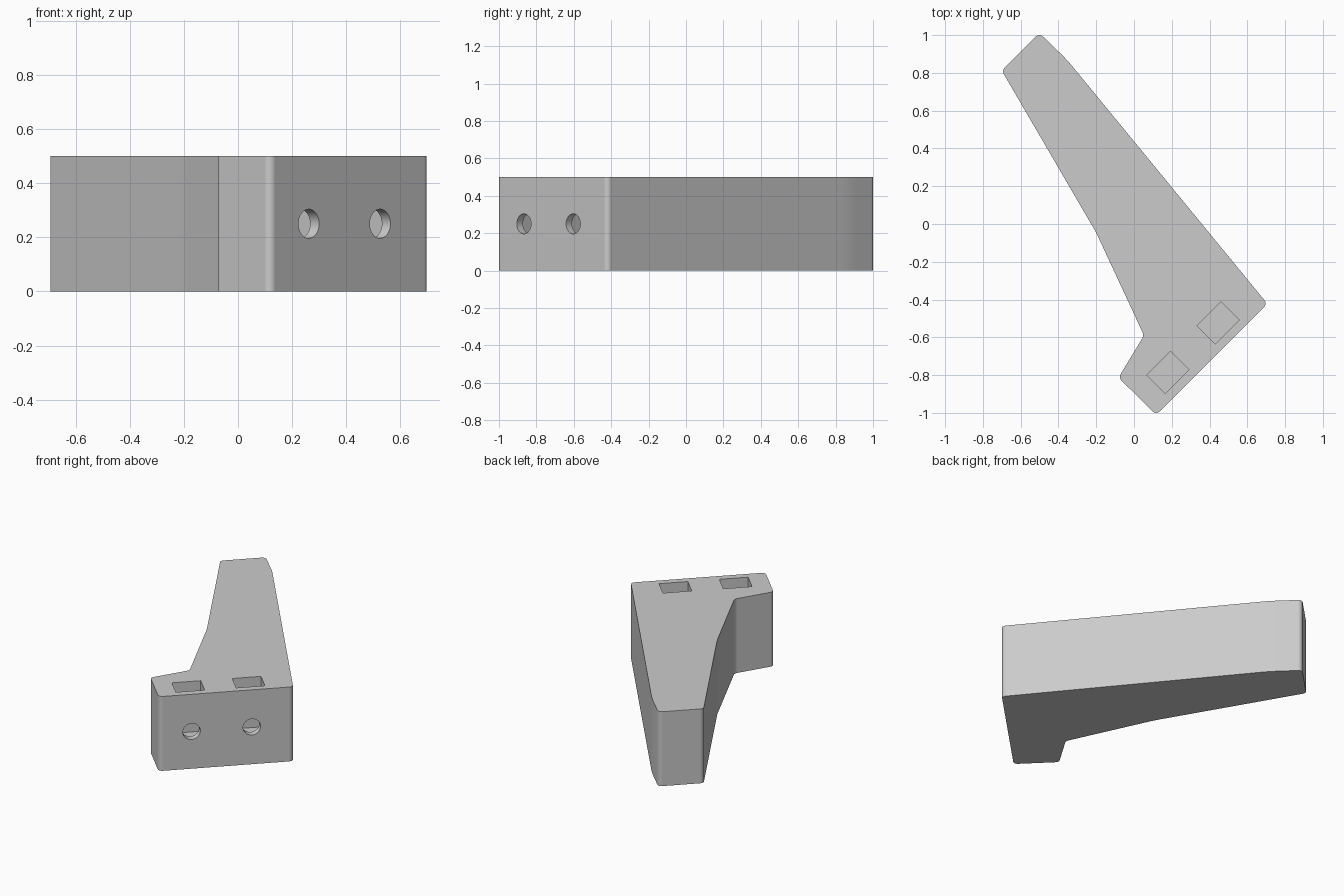
import bpy, bmesh, math
from mathutils import Vector, Matrix

if "Cube" in bpy.data.objects:
    bpy.data.objects.remove(bpy.data.objects["Cube"])

HEIGHT = 0.5
POCKET_FLOOR = 0.16
HOLE_Z = 0.25
HOLE_RADIUS = 0.054

gray = bpy.data.materials.new("light gray")
gray.diffuse_color = (0.6, 0.6, 0.6, 1)
gray.use_nodes = True
gray.node_tree.nodes["Principled BSDF"].inputs["Base Color"].default_value = gray.diffuse_color

# Outline corners, counter-clockwise: x, y, fillet radius
CORNERS = [
    (0.117, -1.011, 0.028), (0.706, -0.422, 0.028), (-0.355, 0.870, 0.9),
    (-0.501, 1.011, 0.028), (-0.700, 0.812, 0.028), (-0.200, -0.046, 0.7),
    (0.053, -0.590, 0.035), (-0.082, -0.813, 0.028),
]


def filleted_outline(corners, steps=8):
    """Replace each corner with a tangent arc."""
    points = []
    for i, (x, y, r) in enumerate(corners):
        p = Vector((x, y))
        a = (Vector(corners[i - 1][:2]) - p).normalized()
        b = (Vector(corners[(i + 1) % len(corners)][:2]) - p).normalized()
        half = a.angle(b) / 2
        centre = p + (a + b).normalized() * (r / math.sin(half))
        start = p + a * (r / math.tan(half)) - centre
        end = p + b * (r / math.tan(half)) - centre
        sweep = math.atan2(start.x * end.y - start.y * end.x, start.dot(end))
        for k in range(steps + 1):
            points.append(centre + Matrix.Rotation(sweep * k / steps, 2) @ start)
    return points


def make_object(name, bm):
    mesh = bpy.data.meshes.new(name)
    bmesh.ops.recalc_face_normals(bm, faces=bm.faces[:])
    bm.to_mesh(mesh)
    bm.free()
    mesh.materials.append(gray)
    obj = bpy.data.objects.new(name, mesh)
    bpy.context.collection.objects.link(obj)
    return obj


# Angled arm body: extruded outline
bm = bmesh.new()
base = bm.faces.new([bm.verts.new((p.x, p.y, 0)) for p in filleted_outline(CORNERS)])
top = bmesh.ops.extrude_face_region(bm, geom=[base])
bmesh.ops.translate(bm, vec=(0, 0, HEIGHT),
                    verts=[v for v in top["geom"] if isinstance(v, bmesh.types.BMVert)])
if base.is_valid and len([f for f in bm.faces if all(v.co.z < 0.01 for v in f.verts)]) == 0:
    bm.faces.new(base.verts)
bracket = make_object("bracket_arm", bm)

# Nut pockets open at the top, each met by a bolt hole from the mounting face
turn = Matrix.Rotation(math.radians(45), 4, 'Z')
cutters = []
for i, (x, y) in enumerate([(0.180, -0.785), (0.445, -0.523)]):
    bm = bmesh.new()
    size = Matrix.Diagonal((0.178, 0.137, 0.5, 1))
    bmesh.ops.create_cube(bm, size=1, matrix=Matrix.Translation(
        (x, y, POCKET_FLOOR + 0.25)) @ turn @ size)
    cutters.append(make_object(f"nut_pocket_cutter_{i}", bm))

    bm = bmesh.new()
    lay = Matrix.Rotation(math.radians(90), 4, 'X')
    bmesh.ops.create_cone(bm, cap_ends=True, segments=32, radius1=HOLE_RADIUS,
                          radius2=HOLE_RADIUS, depth=0.3, matrix=Matrix.Translation(
                              (x, y, HOLE_Z)) @ turn @ Matrix.Translation((0, -0.15, 0)) @ lay)
    cutters.append(make_object(f"bolt_hole_cutter_{i}", bm))

bpy.context.view_layer.objects.active = bracket
bracket.select_set(True)
for cutter in cutters:
    cutter.hide_render = True
    mod = bracket.modifiers.new(cutter.name, 'BOOLEAN')
    mod.operation = 'DIFFERENCE'
    mod.solver = 'EXACT'
    mod.object = cutter
    bpy.ops.object.modifier_apply(modifier=mod.name)
for cutter in cutters:
    bpy.data.objects.remove(cutter)

# Smooth fillets and holes, crisp edges
bpy.ops.object.shade_smooth_by_angle(angle=math.radians(30))
weighted = bracket.modifiers.new("flat_face_normals", 'WEIGHTED_NORMAL')
weighted.keep_sharp = True
